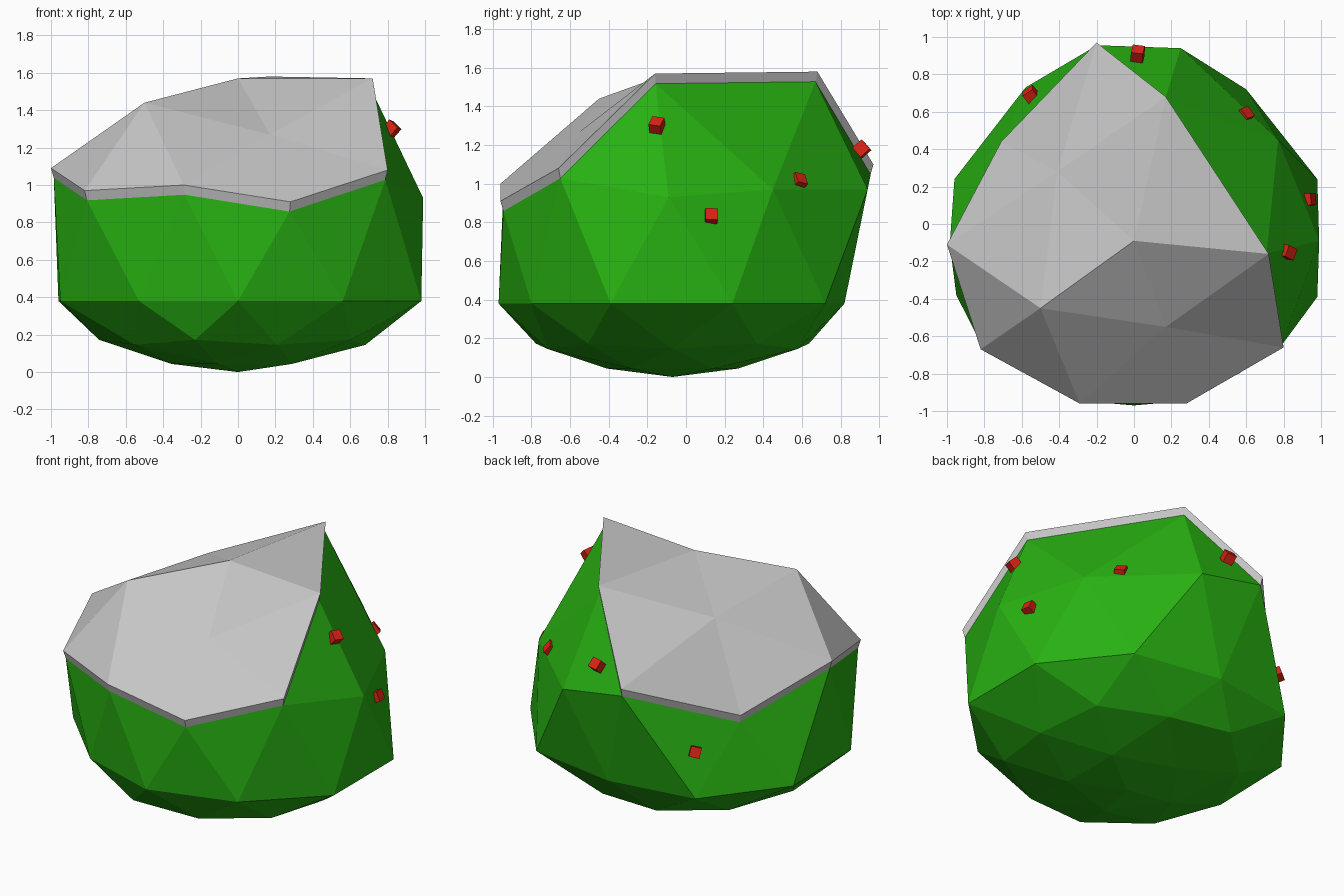
import bpy, bmesh, math, random
from mathutils import Vector, Euler

cube = bpy.data.objects.get("Cube")
if cube:
    bpy.data.objects.remove(cube, do_unlink=True)
random.seed(4)


def material(name, rgb):
    m = bpy.data.materials.new(name)
    m.use_nodes = True
    m.diffuse_color = (*rgb, 1)
    m.node_tree.nodes["Principled BSDF"].inputs["Base Color"].default_value = (*rgb, 1)
    return m


leaf = material("leaf green", (0.021, 0.44, 0.006))
snow = material("snow grey", (0.56, 0.56, 0.56))
red = material("berry red", (0.7, 0.016, 0.006))

# Upper rings of the bush, counter-clockwise from +x
WAIST = 0.38
CROWN = [(0, -0.09, 1.57)]
SHOULDER = [(0.72, -0.16, 1.57), (0.17, 0.68, 1.58), (-0.41, 0.28, 1.37),
            (-0.5, -0.45, 1.44), (0.17, -0.55, 1.27)]
SIDE = [(0.99, -0.09, 0.93), (0.77, 0.45, 0.97), (0.25, 0.94, 0.97), (-0.2, 0.97, 1.1),
        (-0.71, 0.44, 0.86), (-1, -0.11, 1.09), (-0.82, -0.67, 0.97),
        (-0.29, -0.96, 1.0), (0.28, -0.96, 0.91), (0.8, -0.66, 1.08)]
EQUATOR = [(0.98, 0.24), (0.6, 0.72), (0, 0.82), (-0.58, 0.73), (-0.96, 0.24),
           (-0.95, -0.38), (-0.53, -0.8), (0, -0.97), (0.56, -0.8), (0.98, -0.39)]
BARE = 3  # first side points carry no snow


def ring(bm, low, high):
    verts = [v for v in bm.verts if low < v.co.z < high]
    return sorted(verts, key=lambda v: (math.atan2(v.co.y, v.co.x) + 0.1) % math.tau)


def shaped_sphere():
    """Faceted sphere pulled into the bush shape; also returns the snowy points."""
    bm = bmesh.new()
    bmesh.ops.create_icosphere(bm, subdivisions=2, radius=1)
    crown, shoulder = ring(bm, 0.95, 1.1), ring(bm, 0.7, 0.95)
    side, equator, lower = ring(bm, 0.3, 0.7), ring(bm, -0.1, 0.1), ring(bm, -1.1, -0.3)
    for verts, points in ((crown, CROWN), (shoulder, SHOULDER), (side, SIDE)):
        for v, p in zip(verts, points):
            v.co = p
    for v, (x, y) in zip(equator, EQUATOR):
        v.co = (x, y, WAIST)
    for v in lower:
        depth = min(1, -v.co.z)
        shrink = 1 - 0.38 * depth
        v.co = (v.co.x * shrink, v.co.y * shrink - 0.07, WAIST * (1 - depth ** 0.75))
    return bm, set(crown + shoulder + side[BARE:])


def sink(v):
    v.co = (v.co.x * 0.985, v.co.y * 0.985, v.co.z - 0.052)


def finish(bm, name, mat):
    bmesh.ops.recalc_face_normals(bm, faces=bm.faces[:])
    mesh = bpy.data.meshes.new(name)
    bm.to_mesh(mesh)
    bm.free()
    mesh.materials.append(mat)
    obj = bpy.data.objects.new(name, mesh)
    bpy.context.collection.objects.link(obj)
    return obj


# Bush body, lowered under the snow
bm, cap = shaped_sphere()
for v in cap:
    sink(v)
finish(bm, "bush_body", leaf)

# Snow slab over the top, with a thin rim
bm, cap = shaped_sphere()
bare = [v for v in bm.verts if v not in cap]
bmesh.ops.delete(bm, geom=bare, context='VERTS')
result = bmesh.ops.extrude_face_region(bm, geom=bm.faces[:], use_keep_orig=True)
for v in result["geom"]:
    if isinstance(v, bmesh.types.BMVert):
        sink(v)
finish(bm, "snow_cap", snow)

# Berries, two of them almost buried in the snow
BERRIES = [(0.02, 0.91, 1.18), (0.59, 0.58, 1.01), (0.93, 0.13, 0.83),
           (0.82, -0.15, 1.3), (-0.55, 0.69, 0.67),
           (0.04, -0.49, 1.27), (-0.33, 0.47, 1.18)]
for i, place in enumerate(BERRIES):
    bm = bmesh.new()
    bmesh.ops.create_cube(bm, size=0.065)
    berry = finish(bm, f"berry_{i + 1}", red)
    berry.location = Vector(place)
    out = Vector((place[0], place[1], place[2] - WAIST))
    spin = Euler((0, 0, random.uniform(-0.3, 0.3))).to_quaternion()
    berry.rotation_mode = 'QUATERNION'
    berry.rotation_quaternion = out.to_track_quat('Z', 'Y') @ spin
